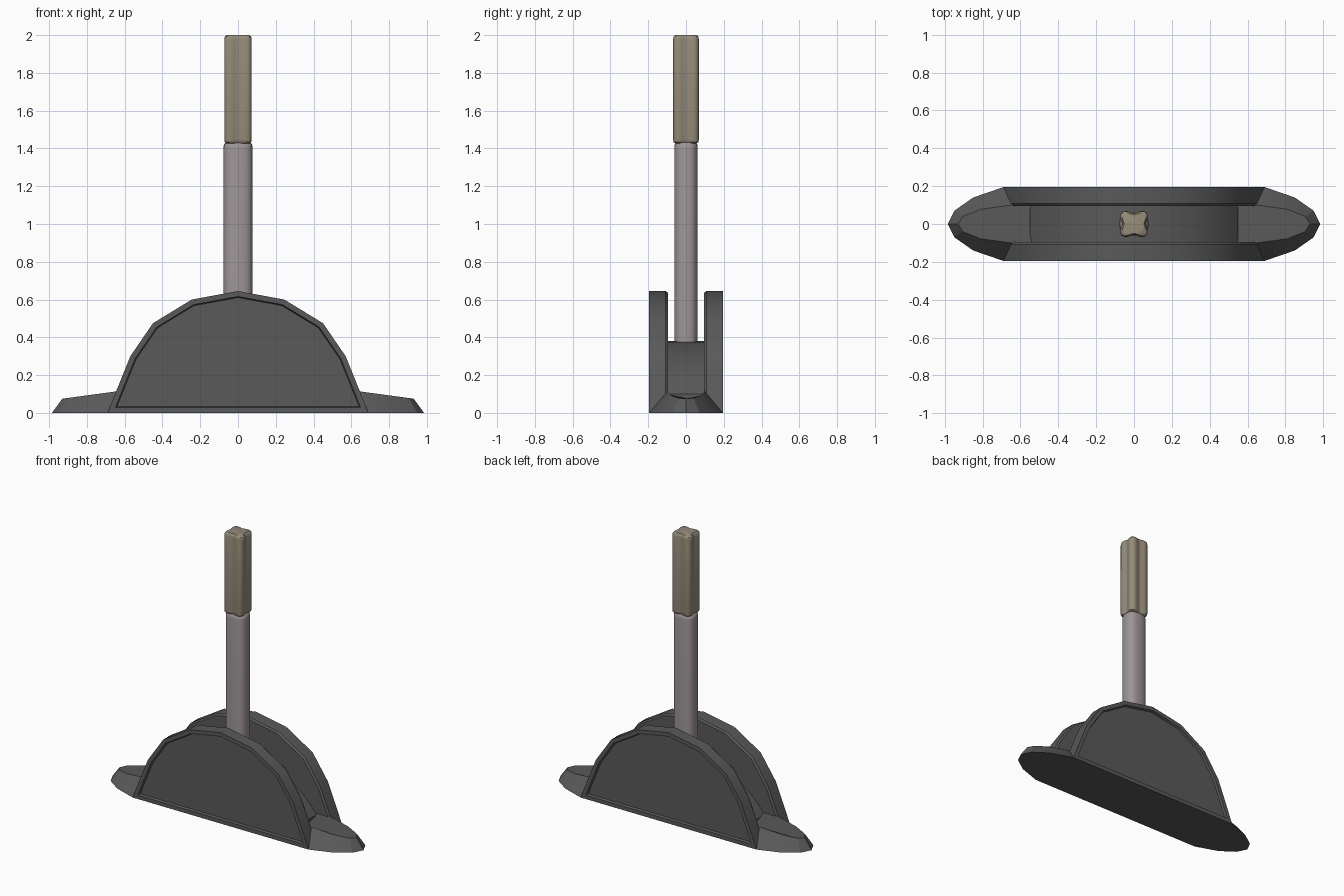
import bpy, bmesh, math
from mathutils import Vector

if "Cube" in bpy.data.objects:
    bpy.data.objects.remove(bpy.data.objects["Cube"])


def material(name, rgb):
    m = bpy.data.materials.new(name)
    m.diffuse_color = (*rgb, 1)
    m.use_nodes = True
    m.node_tree.nodes["Principled BSDF"].inputs["Base Color"].default_value = m.diffuse_color
    return m


IRON = material("dark_iron", (0.1, 0.1, 0.1))
STEEL = material("shaft_steel", (0.34, 0.30, 0.30))
WOOD = material("grip_wood", (0.30, 0.26, 0.19))


def loft(name, rings, mat, angle=30, recess=None, bevel=0):
    """Skin a stack of equal-length rings and cap both ends."""
    bm = bmesh.new()
    loops = [[bm.verts.new(p) for p in r] for r in rings]
    for a, b in zip(loops, loops[1:]):
        for i in range(len(a)):
            j = (i + 1) % len(a)
            bm.faces.new((a[i], a[j], b[j], b[i]))
    first = bm.faces.new(loops[0][::-1])
    bm.faces.new(loops[-1])
    bmesh.ops.recalc_face_normals(bm, faces=bm.faces[:])
    if recess:  # framed, sunken panel on the first cap
        bmesh.ops.inset_individual(bm, faces=[first], thickness=recess[0], use_even_offset=True)
        bmesh.ops.inset_individual(bm, faces=[first], thickness=0.006, use_even_offset=True)
        bmesh.ops.translate(bm, verts=first.verts[:], vec=Vector((0, recess[1], 0)))
    me = bpy.data.meshes.new(name)
    bm.to_mesh(me)
    bm.free()
    ob = bpy.data.objects.new(name, me)
    bpy.context.collection.objects.link(ob)
    me.materials.append(mat)
    if bevel:
        mod = ob.modifiers.new("Bevel", 'BEVEL')
        mod.width, mod.segments, mod.limit_method = bevel, 2, 'ANGLE'
    bpy.ops.object.select_all(action='DESELECT')
    ob.select_set(True)
    bpy.context.view_layer.objects.active = ob
    bpy.ops.object.shade_smooth_by_angle(angle=math.radians(angle))
    return ob


def mirror_half(half):
    """Complete a right-hand profile that ends on x = 0."""
    return half + [(-x, z) for x, z in half[-2::-1]]


# Arched side plates with sunken outer panels
arch = mirror_half([(0.69, 0), (0.645, 0.115), (0.57, 0.30), (0.45, 0.475), (0.245, 0.60), (0, 0.645)])
for side, s in (("front", -1), ("back", 1)):
    rings = [[(x, s * 0.195, z) for x, z in arch],
             [(x, s * 0.108, z) for x, z in arch],
             [(x * 0.985, s * 0.095, z * 0.985) for x, z in arch]]
    loft(side + "_plate", rings, IRON, recess=(0.028, -s * 0.015))


# Base with tapered toes
def outline(quarter, height):
    right = quarter + [(x, -y) for x, y in quarter[-2::-1]]
    full = right + [(-x, -y) for x, y in right]
    return [(x, y, height(abs(x))) for x, y in full]


foot = outline([(0.69, 0.195), (0.85, 0.14), (0.95, 0.07), (0.985, 0)], lambda x: 0)
deck = outline([(0.65, 0.10), (0.81, 0.078), (0.905, 0.04), (0.93, 0)],
               lambda x: 0.113 - 0.135 * (x - 0.65))
loft("base", [foot, deck], IRON, angle=25)

# Curved drum between the plates
R = (0.55 ** 2 + 0.28 ** 2) / (2 * 0.28)
sweep = math.asin(0.55 / R)
drum = [(R * math.sin(sweep * i / 8), 0.38 - R + R * math.cos(sweep * i / 8)) for i in range(-8, 9)]
drum = [(-0.55, 0.02)] + drum + [(0.55, 0.02)]
loft("pivot_drum", [[(x, y, z) for x, z in drum] for y in (-0.1, 0.1)], IRON)


# Shaft: slightly flattened rounded bar
def oval(rx, ry, z, n=24, p=0.75):
    pts = []
    for i in range(n):
        c, s = math.cos(math.tau * i / n), math.sin(math.tau * i / n)
        pts.append((rx * math.copysign(abs(c) ** p, c), ry * math.copysign(abs(s) ** p, s), z))
    return pts


loft("shaft", [oval(0.077, 0.062, 0.3), oval(0.077, 0.062, 1.40),
               oval(0.075, 0.060, 1.42), oval(0.064, 0.052, 1.432)], STEEL, angle=40)


# Grip: four-lobed section with rounded ends
def clover(k, z, n=40):
    pts = []
    for i in range(n):
        t = math.tau * i / n
        r = k * (0.070 - 0.0135 * math.cos(4 * t))
        pts.append((r * math.cos(t) * 1.1, r * math.sin(t) * 1.03, z))
    return pts


loft("grip", [clover(k, z) for k, z in
              ((0.84, 1.427), (0.96, 1.433), (1.0, 1.447), (1.0, 1.975), (0.96, 1.992), (0.84, 2.0))],
     WOOD, angle=40)
